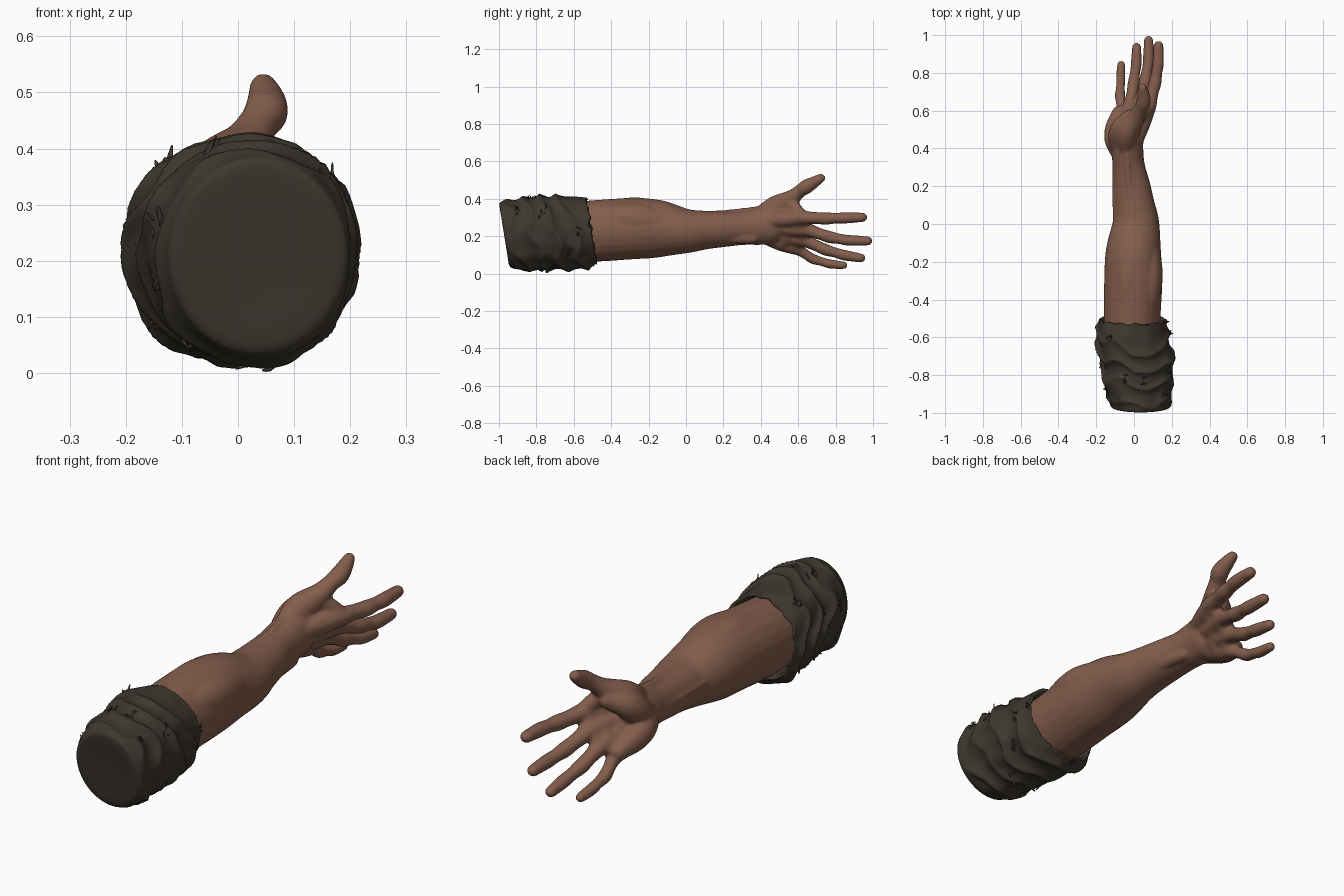
import bpy, bmesh, math, random
from mathutils import Vector, noise

random.seed(4)
cube = bpy.data.objects.get("Cube")
if cube:
    bpy.data.objects.remove(cube)


def material(name, rgb):
    m = bpy.data.materials.new(name)
    m.use_nodes = True
    m.diffuse_color = (*rgb, 1)
    bsdf = m.node_tree.nodes["Principled BSDF"]
    bsdf.inputs["Base Color"].default_value = (*rgb, 1)
    bsdf.inputs["Roughness"].default_value = 0.8
    return m


SKIN = material("brown skin", (0.23, 0.112, 0.073))
CLOTH = material("dark cloth", (0.047, 0.039, 0.028))


def spline(keys, steps):
    """Catmull-Rom samples through tuples of any length."""
    k = [keys[0]] + list(keys) + [keys[-1]]
    out = []
    for i in range(1, len(k) - 2):
        for s in range(steps):
            t = s / steps
            out.append([0.5 * (2 * b + (c - a) * t + (2 * a - 5 * b + 4 * c - d) * t * t
                               + (3 * b - a - 3 * c + d) * t ** 3)
                        for a, b, c, d in zip(*k[i - 1:i + 3])])
    return out + [list(keys[-1])]


def skin_rings(bm, rings):
    loops = [[bm.verts.new(p) for p in r] for r in rings]
    n = len(loops[0])
    for a, b in zip(loops, loops[1:]):
        for i in range(n):
            bm.faces.new((a[i], a[(i + 1) % n], b[(i + 1) % n], b[i]))
    bm.faces.new(loops[0][::-1])
    bm.faces.new(loops[-1])


def limb(bm, keys, steps=6, sides=24):
    """Tube through (x, y, z, half width, half height) with rounded ends."""
    pts = spline(keys, steps)
    pos = [Vector(p[:3]) for p in pts]
    rings = []

    def ring(c, t, w, h):
        u = t.cross(Vector((0, 0, 1))).normalized()
        v = u.cross(t)
        rings.append([c + u * w * math.cos(a) + v * h * math.sin(a)
                      for a in (math.tau * i / sides for i in range(sides))])

    last = len(pts) - 1
    for i, p in enumerate(pts):
        t = (pos[min(i + 1, last)] - pos[max(i - 1, 0)]).normalized()
        w, h = p[3:]
        angles = [math.radians(d) for d in (80, 60, 40, 20)]
        if i == 0:
            for a in angles:
                ring(pos[i] - t * min(w, h) * math.sin(a), t, w * math.cos(a), h * math.cos(a))
        ring(pos[i], t, w, h)
        if i == last:
            for a in reversed(angles):
                ring(pos[i] + t * min(w, h) * math.sin(a), t, w * math.cos(a), h * math.cos(a))
    skin_rings(bm, rings)


def along(a, b, f):
    return tuple(Vector(a).lerp(Vector(b), f))


def finish(bm, name, mat):
    bmesh.ops.recalc_face_normals(bm, faces=bm.faces)
    me = bpy.data.meshes.new(name)
    bm.to_mesh(me)
    bm.free()
    me.materials.append(mat)
    me.shade_smooth()
    ob = bpy.data.objects.new(name, me)
    bpy.context.collection.objects.link(ob)
    return ob


# Forearm, fused with the hand into one skin
bm = bmesh.new()
limb(bm, [(-.01, -.7, .225, .14, .15), (-.01, -.5, .228, .15, .164),
          (-.004, -.3, .24, .154, .164), (-.003, -.15, .24, .147, .155),
          (.01, 0, .228, .125, .12), (0, .1, .233, .11, .104),
          (-.012, .2, .238, .099, .096), (-.027, .3, .245, .086, .092),
          (-.034, .38, .253, .084, .1), (-.03, .45, .262, .08, .105)])

# Muscle bellies, tendons and the wrist bone
limb(bm, [(.06, -.5, .29, .05, .06), (.075, -.28, .29, .078, .088), (.07, -.05, .26, .05, .06)])
limb(bm, [(-.04, -.47, .33, .06, .05), (-.025, -.25, .345, .07, .062), (-.03, -.02, .3, .04, .042)])
limb(bm, [(.0, -.1, .34, .018, .02), (-.02, .12, .318, .016, .018), (-.04, .4, .345, .016, .018)])
limb(bm, [(-.09, -.05, .25, .022, .02), (-.1, .2, .25, .015, .016), (-.1, .42, .25, .015, .016)])
limb(bm, [(.04, .15, .195, .026, .03), (.03, .27, .19, .026, .03), (.018, .36, .19, .026, .03)])

# Palm bones and fingers: knuckle, two joints, tip
fingers = [((.078, .62, .30), (.112, .75, .295), (.128, .85, .298), (.13, .968, .302), .033),
           ((.035, .645, .235), (.062, .77, .195), (.077, .87, .178), (.077, .998, .174), .032),
           ((-.018, .63, .18), (-.002, .745, .128), (.012, .85, .098), (.014, .958, .08), .031),
           ((-.062, .585, .138), (-.074, .68, .078), (-.07, .77, .052), (-.068, .863, .043), .027)]
knuckles = [f[0] for f in fingers]
wrists = [(-.01 - .018 * i, .41, .285 - .027 * i) for i in range(4)]
for wrist, (knuckle, mid, end, tip, r) in zip(wrists, fingers):
    limb(bm, [(*wrist, .045, .04), (*along(wrist, knuckle, .55), .046, .046),
              (*knuckle, .04, .038), (*along(knuckle, mid, .35), r, r)])
    limb(bm, [(*along(wrist, knuckle, .85), r, r), (*knuckle, r * 1.2, r * 1.15),
              (*along(knuckle, mid, .55), r, r * .98), (*mid, r * 1.04, r * 1.03),
              (*along(mid, end, .5), r * .88, r * .88), (*end, r * .94, r * .93),
              (*along(end, tip, .8), r * .8, r * .78)])
    # Raised tendon on the back of the hand
    limb(bm, [(wrist[0] + .032, .4, wrist[2] - .01, .012, .012),
              (*[k + d for k, d in zip(along(wrist, knuckle, .6), (.034, 0, -.012))], .012, .011),
              (knuckle[0] + .016, knuckle[1], knuckle[2] - .005, .014, .014)])

# Flesh that fills the palm between the bones
for f, width, thick in ((.93, .042, .031), (.7, .06, .037), (.45, .06, .041)):
    limb(bm, [(*along(w, k, f), width, thick) for w, k in zip(wrists, knuckles)])

# Thumb, ball of the thumb and heel of the palm
limb(bm, [(-.045, .38, .295, .04, .05), (-.035, .48, .35, .06, .066),
          (.012, .565, .405, .046, .044), (.035, .61, .442, .037, .035),
          (.05, .643, .464, .04, .039), (.05, .685, .489, .034, .032),
          (.045, .722, .511, .025, .024)])
limb(bm, [(-.065, .36, .27, .03, .04), (-.085, .44, .28, .05, .058),
          (-.07, .51, .33, .052, .058), (-.015, .575, .365, .036, .04)])
limb(bm, [(-.08, .35, .225, .03, .04), (-.108, .44, .215, .047, .056),
          (-.108, .51, .19, .044, .054), (-.08, .59, .155, .036, .038)])
limb(bm, [(.0, .52, .375, .034, .036), (.035, .57, .36, .03, .036), (.07, .61, .318, .032, .034)])

arm = finish(bm, "forearm_and_hand", SKIN)
fuse = arm.modifiers.new("fuse", "REMESH")
fuse.mode = "VOXEL"
fuse.voxel_size = 0.007
fuse.use_smooth_shade = True
relax = arm.modifiers.new("relax", "SMOOTH")
relax.factor = 0.5
relax.iterations = 12

# Sleeve: slanted tube with uneven folds, closed end and turned-in cuff
SIDES = 120
sleeve_keys = [(-.963, .036, .208, .16, .176), (-.935, .034, .208, .167, .184),
               (-.85, .018, .212, .179, .189), (-.75, .02, .215, .185, .191),
               (-.65, .002, .219, .189, .192), (-.56, -.01, .222, .187, .187),
               (-.505, -.012, .226, .178, .172)]


def cloth_point(key, a, shrink=1.0, folds=1.0):
    y, cx, cz, rx, rz = key
    around = Vector((math.cos(a), math.sin(a), 0))
    wander = noise.noise(around * 1.3 + Vector((0, 0, y * 4)))
    phase = y / .115 + .3 * math.sin(a + .8) + .75 * wander
    ridge = (1 - abs(math.sin(math.pi * phase))) ** 1.3
    strength = .016 + .012 * noise.noise(around * 1.8 + Vector((5, 0, y * 6)))
    rough = noise.noise(around * 2.5 + Vector((0, 0, y * 9)))
    fade = folds * min(1, max(0, (y + .963) / .06))
    d = fade * (strength * ridge + .01 * rough)
    x = cx + (rx * shrink + d) * math.cos(a)
    z = cz + (rz * shrink + d) * math.sin(a)
    ragged = .014 * noise.noise(around * 5) if y > -.52 else 0
    return Vector((x, y - .16 * (z - .21) + ragged, z))


bm = bmesh.new()
turn = [math.tau * i / SIDES for i in range(SIDES)]
samples = spline(sleeve_keys, 14)
first, final = samples[0], samples[-1]
rings = [[cloth_point([first[0] - dy, *first[1:]], a, s, 0) for a in turn]
         for s, dy in ((.3, .006), (.7, .009), (.88, .01), (.94, .008), (.98, .004))]
rings += [[cloth_point(k, a) for a in turn] for k in samples]
rings += [[cloth_point([final[0] - dy, *final[1:]], a, s, .5) for a in turn]
          for s, dy in ((.96, -.004), (.93, .01), (.88, .06), (.8, .1))]
skin_rings(bm, rings)
finish(bm, "sleeve", CLOTH)

# Torn threads in small clumps along the folds and the cuff
bm = bmesh.new()
for clump in range(16):
    row = random.choice((24, 36, 42, 60, 68, 80))
    start = random.uniform(0, math.tau)
    for i in range(4):
        a = start + random.uniform(-.15, .15)
        base = cloth_point(samples[row + random.randint(-3, 3)], a)
        out = Vector((math.cos(a), 0, math.sin(a)))
        side = Vector((-math.sin(a), 0, math.cos(a)))
        lean = side * random.uniform(-.035, .035) + Vector((0, random.uniform(-.014, .014), 0))
        w = random.uniform(.003, .006)
        limb(bm, [(*(base - out * .004), w, w), (*(base + out * .004 + lean * .5), w, w * .8),
                  (*(base + out * random.uniform(0, .016) + lean), w * .4, w * .4)], 2, 5)
finish(bm, "torn_threads", CLOTH)
